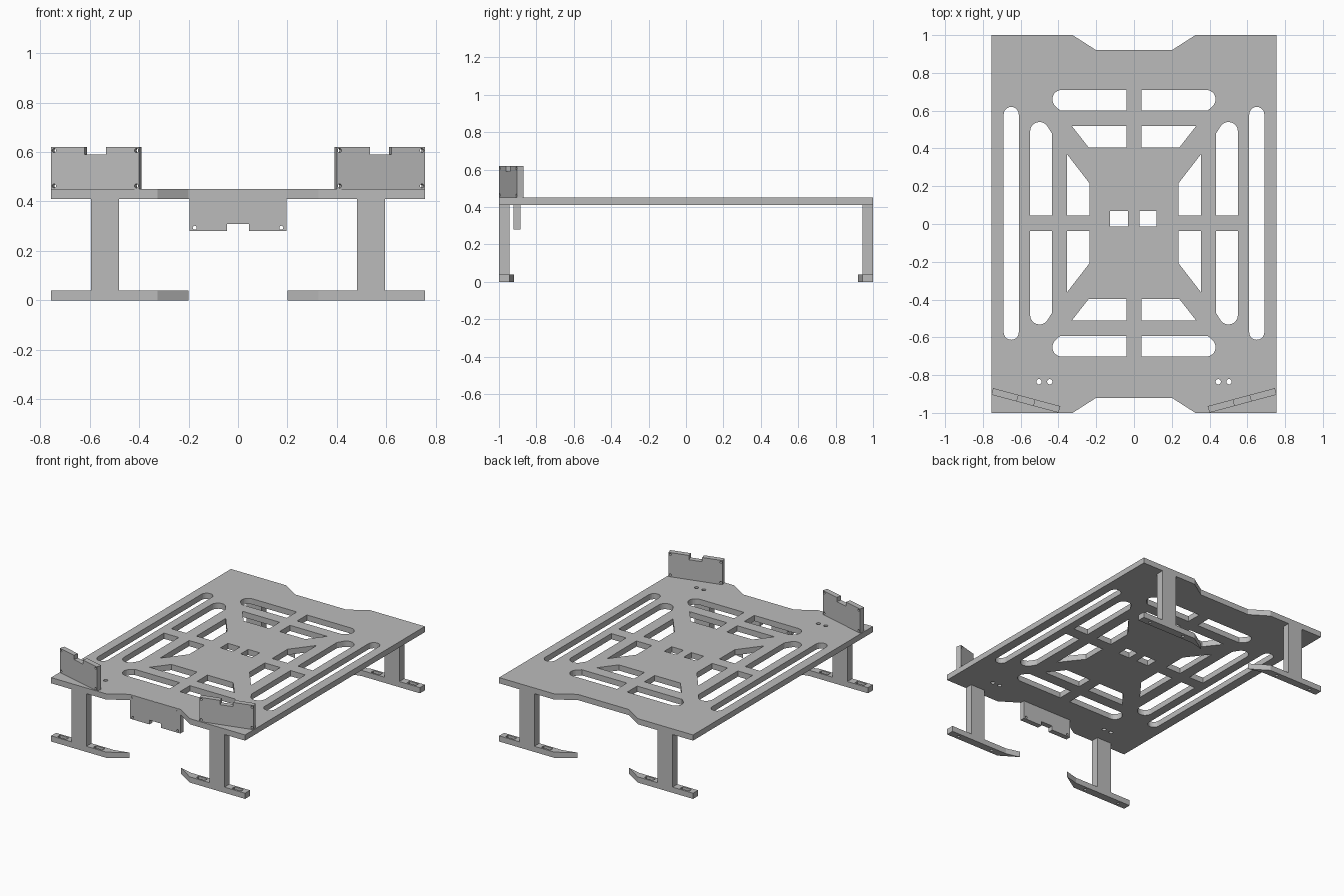
import bpy, bmesh
from math import sin, cos, radians
from mathutils import Matrix

cube = bpy.data.objects.get("Cube")
if cube:
    bpy.data.objects.remove(cube, do_unlink=True)

grey = bpy.data.materials.new("plain grey")
grey.use_nodes = True
tone = (0.5, 0.5, 0.5, 1)
grey.diffuse_color = tone
for node in grey.node_tree.nodes:
    if node.type == 'BSDF_PRINCIPLED':
        node.inputs["Base Color"].default_value = tone


def arc(cx, cy, r, start, end, steps=10):
    angles = [radians(start + (end - start) * i / steps) for i in range(steps + 1)]
    return [(cx + r * cos(a), cy + r * sin(a)) for a in angles]


def circle(cx, cy, r):
    return arc(cx, cy, r, 0, 345, 23)


def rect(x0, x1, y0, y1):
    return [(x0, y0), (x1, y0), (x1, y1), (x0, y1)]


def flip(points, sx, sy, mid=0.0):
    return [(sx * x, mid + sy * (y - mid)) for x, y in points]


def sheet(name, outline, holes, thickness, matrix):
    """Flat outline with holes, given a thickness and placed by a matrix."""
    curve = bpy.data.curves.new(name + " outline", 'CURVE')
    curve.dimensions = '2D'
    curve.fill_mode = 'BOTH'
    curve.extrude = thickness / 2
    for points in [outline] + holes:
        spline = curve.splines.new('POLY')
        spline.points.add(len(points) - 1)
        for p, (x, y) in zip(spline.points, points):
            p.co = (x, y, 0, 1)
        spline.use_cyclic_u = True
    helper = bpy.data.objects.new(name + " helper", curve)
    bpy.context.collection.objects.link(helper)
    bpy.context.view_layer.update()
    deps = bpy.context.evaluated_depsgraph_get()
    mesh = bpy.data.meshes.new_from_object(helper.evaluated_get(deps))
    bpy.data.objects.remove(helper, do_unlink=True)
    bpy.data.curves.remove(curve)
    bm = bmesh.new()
    bm.from_mesh(mesh)
    bmesh.ops.remove_doubles(bm, verts=bm.verts, dist=0.00001)
    bmesh.ops.transform(bm, matrix=matrix, verts=bm.verts)
    bmesh.ops.recalc_face_normals(bm, faces=bm.faces)
    for f in bm.faces:
        f.smooth = False
        f.material_index = 0
    bm.to_mesh(mesh)
    bm.free()
    mesh.materials.clear()
    mesh.materials.append(grey)
    mesh.name = name
    obj = bpy.data.objects.new(name, mesh)
    bpy.context.collection.objects.link(obj)
    return obj


# Deck: notched outline with a mirrored pattern of openings
W, MID = 0.755, 0.004
corner = [(W, 1), (0.325, 1), (0.2, 0.92)]
deck_outline = (corner + flip(corner, -1, 1)[::-1]
                + flip(corner, -1, -1) + flip(corner, 1, -1)[::-1])

long_slot = arc(0.65, 0.58, 0.04, 0, 180) + arc(0.65, -0.573, 0.04, 180, 360)
quarter = [
    [(0.435, 0.045), (0.55, 0.045)] + arc(0.5, 0.49, 0.05, 0, 145) + [(0.435, 0.48)],
    [(0.04, 0.6), (0.39, 0.6)] + arc(0.382, 0.66, 0.05, -45, 90) + [(0.04, 0.71)],
    [(0.04, 0.405), (0.24, 0.405), (0.33, 0.52), (0.04, 0.52)],
    [(0.235, 0.045), (0.355, 0.045), (0.355, 0.37), (0.235, 0.215)],
]
deck_holes = [rect(0.03, 0.12, -0.013, 0.07), rect(-0.128, -0.033, -0.013, 0.07)]
for sx in (-1, 1):
    deck_holes.append(flip(long_slot, sx, 1))
    deck_holes += [circle(sx * x, -0.835, 0.014) for x in (0.446, 0.503)]
    for sy in (-1, 1):
        deck_holes += [flip(q, sx, sy, MID) for q in quarter]
sheet("deck", deck_outline, deck_holes, 0.04, Matrix.Translation((0, 0, 0.43)))

# Legs: upright post on a foot with a tapered inner end
foot = [(W, 1), (0.325, 1), (0.2, 0.92), (0.3, 0.945), (W, 0.945)]
post = rect(0.48, 0.595, 0.945, 1)
bolts = (0.40, 0.68)
round_holes = [circle(x, 0.9725, 0.01) for x in bolts]
pockets = [rect(x - 0.035, x + 0.035, 0.958, 0.987) for x in bolts]
for sx, side in ((1, "left"), (-1, "right")):
    for sy, end in ((-1, "front"), (1, "rear")):
        tag = end + "_" + side
        layers = [("foot_base_", foot, round_holes, 0, 0.02),
                  ("foot_top_", foot, pockets, 0.02, 0.04),
                  ("leg_post_", post, [], 0.04, 0.41)]
        for label, shape, cuts, low, high in layers:
            sheet(label + tag, flip(shape, sx, sy), [flip(c, sx, sy) for c in cuts],
                  high - low, Matrix.Translation((0, 0, (low + high) / 2)))


# Upright mounting panels: notch on the top edge, a screw hole in each corner
def panel(name, half, height, inset, place):
    notch = 0.045
    outline = [(-half, 0), (half, 0), (half, height), (notch, height),
               (notch, height - 0.03), (-notch, height - 0.03),
               (-notch, height), (-half, height)]
    holes = [circle(s * (half - inset), z, 0.008)
             for s in (-1, 1) for z in (0.014, height - 0.014)]
    sheet(name, outline, holes, 0.036, place @ Matrix.Rotation(radians(90), 4, 'X'))


for s, side in ((1, "left"), (-1, "right")):
    place = (Matrix.Translation((s * 0.5725, -0.934, 0.449))
             @ Matrix.Rotation(s * radians(15), 4, 'Z'))
    panel("upper_panel_" + side, 0.184, 0.171, 0.012, place)

# Hanging panel in the front notch, turned upside down
hang = Matrix.Translation((0, -0.903, 0.449)) @ Matrix.Rotation(radians(180), 4, 'Y')
panel("hanging_panel", 0.196, 0.169, 0.021, hang)
